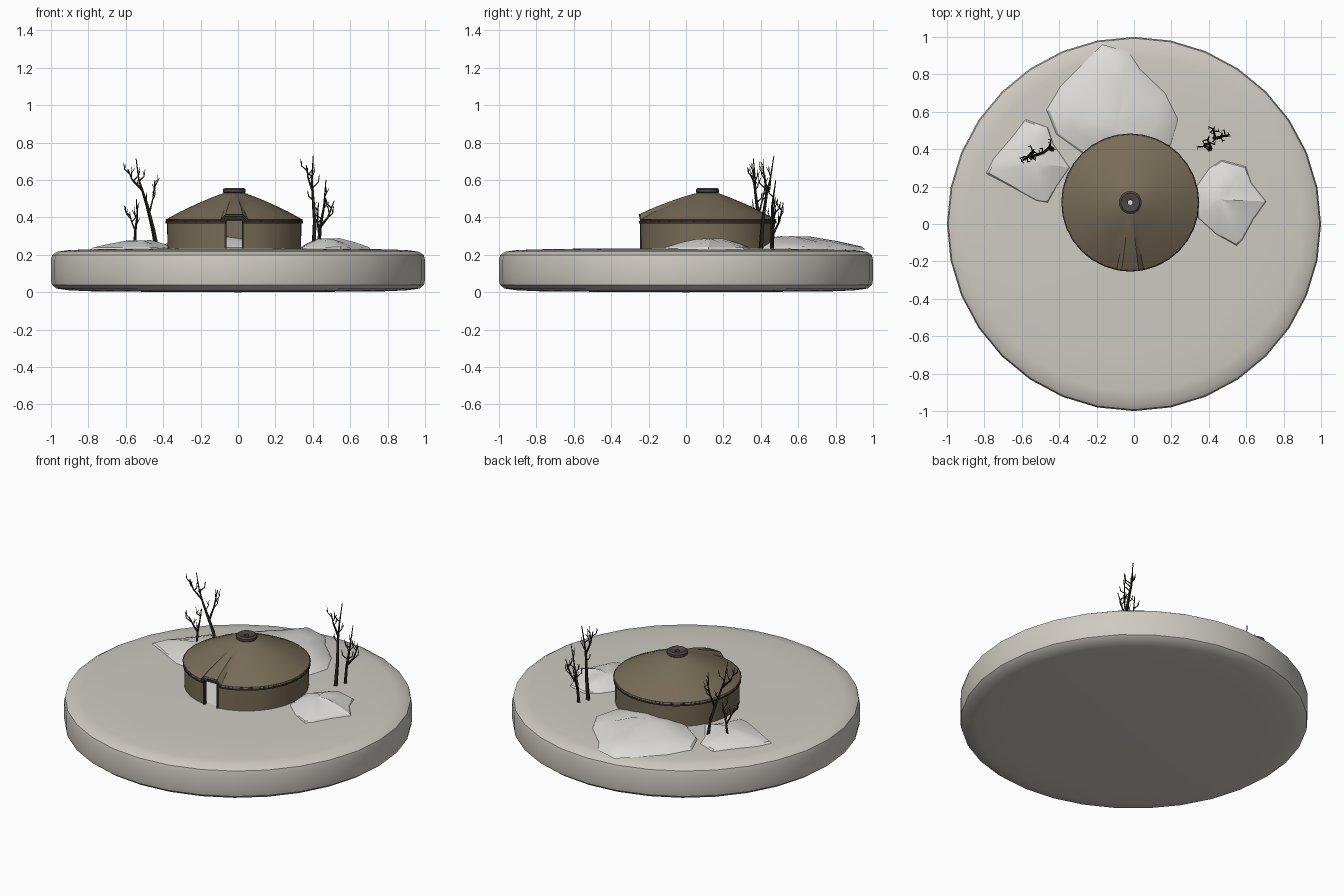
import bpy, bmesh, math, random
from mathutils import Vector

if "Cube" in bpy.data.objects:
    bpy.data.objects.remove(bpy.data.objects["Cube"])

random.seed(4)
CX, CY, GROUND = -0.02, 0.115, 0.235      # yurt centre and ground height
DOOR = 0.125                              # half angle of the doorway


def material(name, rgb):
    m = bpy.data.materials.new(name)
    m.diffuse_color = (*rgb, 1)
    m.use_nodes = True
    m.node_tree.nodes["Principled BSDF"].inputs["Base Color"].default_value = m.diffuse_color
    return m


SNOW = material("packed snow", (0.62, 0.59, 0.54))
DRIFT = material("fresh snow", (0.74, 0.72, 0.69))
FELT = material("olive felt", (0.185, 0.15, 0.095))
STRAP = material("dark brown strap", (0.04, 0.03, 0.026))
CROWN = material("grey brown crown", (0.075, 0.062, 0.058))
BARK = material("dark bark", (0.022, 0.017, 0.014))


def finish(name, verts, faces, mat, angle=35):
    me = bpy.data.meshes.new(name)
    me.from_pydata(verts, [], faces)
    bm = bmesh.new()
    bm.from_mesh(me)
    bmesh.ops.remove_doubles(bm, verts=bm.verts, dist=1e-5)
    bmesh.ops.recalc_face_normals(bm, faces=bm.faces)
    bm.to_mesh(me)
    bm.free()
    me.materials.append(mat)
    ob = bpy.data.objects.new(name, me)
    bpy.context.collection.objects.link(ob)
    bpy.ops.object.select_all(action='DESELECT')
    ob.select_set(True)
    bpy.context.view_layer.objects.active = ob
    bpy.ops.object.shade_smooth_by_angle(angle=math.radians(angle))
    return ob


def lathe(name, profile, mat, centre, angles, closed=True, lift=None, loop=False):
    """Turn (radius, z) points round a centre; angle 0 points to the front."""
    verts, faces, n = [], [], len(profile)
    for a in angles:
        for r, z in profile:
            dz = lift(a, r) if lift else 0
            verts.append((centre[0] + r * math.sin(a), centre[1] - r * math.cos(a), z + dz))
    m = len(angles)
    for i in range(m if closed else m - 1):
        for j in range(n if loop else n - 1):
            a, b, k = i * n, (i + 1) % m * n, (j + 1) % n
            faces.append((a + j, b + j, b + k, a + k))
    if loop and not closed:
        faces += [tuple(range(n)), tuple(range((m - 1) * n, m * n))]
    return finish(name, verts, faces, mat)


def turn(n):
    return [2 * math.pi * i / n for i in range(n)]


# Round snowy base
lathe("snow_base", [(0, 0), (0.75, 0.004), (0.9, 0.01), (0.97, 0.02), (0.995, 0.04), (1, 0.07),
                    (1, 0.17), (0.993, 0.2), (0.965, 0.217), (0.9, 0.226), (0.7, 0.232),
                    (0, 0.237)], SNOW, (0, 0), turn(32))

# Yurt wall with open doorway, and the straps round it
sweep = [DOOR + (2 * math.pi - 2 * DOOR) * i / 32 for i in range(33)]
C = (CX, CY)
lathe("yurt_wall", [(0.358, GROUND), (0.36, 0.385), (0.346, 0.385), (0.346, GROUND)],
      FELT, C, sweep, closed=False, loop=True)
lathe("wall_strap", [(0.355, 0.366), (0.368, 0.368), (0.368, 0.38), (0.355, 0.382)],
      STRAP, C, sweep, closed=False, loop=True)


# Conical roof whose front wedge is lifted over the door
def lift(a, r):
    a = abs((a + math.pi) % (2 * math.pi) - math.pi)
    return 0.028 * max(0, (r - 0.05) / 0.315) if a < DOOR + 0.03 else 0


roof_angles = [-DOOR, 0, DOOR] + [0.2 + (2 * math.pi - 0.4) * i / 30 for i in range(31)]
lathe("yurt_roof", [(0.362, 0.375), (0.367, 0.38), (0.363, 0.39), (0.29, 0.43), (0.2, 0.473),
                    (0.12, 0.507), (0.05, 0.533), (0.02, 0.538), (0.02, 0.528), (0.2, 0.46),
                    (0.35, 0.383)], FELT, C, roof_angles, lift=lift, loop=True)
lathe("eave_trim", [(0.364, 0.384), (0.369, 0.387), (0.364, 0.391)], STRAP, C,
      roof_angles, lift=lift, loop=True)

# Smoke crown ring
lathe("roof_crown", [(0.05, 0.525), (0.061, 0.535), (0.061, 0.55), (0.05, 0.558), (0.03, 0.557),
                     (0.013, 0.55), (0.013, 0.53)], CROWN, C, turn(20), loop=True)


# Door frame
def box(name, lo, hi, mat):
    v = [(x, y, z) for x in (lo[0], hi[0]) for y in (lo[1], hi[1]) for z in (lo[2], hi[2])]
    f = [(0, 1, 3, 2), (4, 5, 7, 6), (0, 1, 5, 4), (2, 3, 7, 6), (0, 2, 6, 4), (1, 3, 7, 5)]
    return finish(name, v, f, mat)


for side, tag in ((-1, "left"), (1, "right")):
    x = CX + side * 0.047
    box("door_post_" + tag, (x - 0.005, -0.246, GROUND), (x + 0.005, -0.228, 0.4), STRAP)
box("door_lintel", (CX - 0.052, -0.247, 0.388), (CX + 0.052, -0.228, 0.406), STRAP)


# Wind-blown snow drifts: outline, shoulder ring and peak
def drift(name, outline, peak, low=0.228):
    p, n = Vector(peak), len(outline)
    rings = []
    for t, h in ((1, 0), (0.95, 0.22), (0.65, 0.6), (0.3, 0.93)):
        for i, (x, y) in enumerate(outline):
            w = 1 if t == 1 else 1 + 0.12 * math.sin(i * 2.4)
            rings.append((p.x + (x - p.x) * t, p.y + (y - p.y) * t, low + (p.z - low) * h * w))
    verts = rings + [tuple(p)]
    faces = [(r * n + i, r * n + (i + 1) % n, (r + 1) * n + (i + 1) % n, (r + 1) * n + i)
             for r in range(3) for i in range(n)]
    faces += [(3 * n + i, 3 * n + (i + 1) % n, 4 * n) for i in range(n)]
    finish(name, verts, faces, DRIFT, 30)


drift("left_drift", [(-0.79, 0.27), (-0.75, 0.35), (-0.64, 0.48), (-0.58, 0.56), (-0.46, 0.52),
                     (-0.43, 0.43), (-0.34, 0.3), (-0.41, 0.2), (-0.46, 0.11), (-0.52, 0.12)],
      (-0.52, 0.33, 0.277))
drift("back_drift", [(-0.47, 0.61), (-0.39, 0.74), (-0.27, 0.86), (-0.17, 0.96), (-0.03, 0.92),
                     (0.03, 0.83), (0.17, 0.7), (0.24, 0.56), (0.2, 0.42), (0.05, 0.32),
                     (-0.2, 0.32), (-0.42, 0.48)], (-0.1, 0.52, 0.298))
drift("right_drift", [(0.34, 0.03), (0.33, 0.2), (0.4, 0.3), (0.47, 0.345), (0.6, 0.31),
                      (0.63, 0.22), (0.71, 0.12), (0.64, 0.02), (0.58, -0.09), (0.55, -0.12),
                      (0.44, -0.06)], (0.47, 0.13, 0.287))
# Fresh snow lying inside the yurt
lathe("inside_snow", [(0.335, 0.236), (0.2, 0.241), (0, 0.243)], DRIFT, C, turn(24))


# Bare trees: listed limbs, each with small forking twigs
def tree(name, limbs, twigs=3):
    cu = bpy.data.curves.new(name, 'CURVE')
    cu.dimensions = '3D'
    cu.bevel_depth = 1
    cu.bevel_resolution = 0
    cu.use_fill_caps = True

    def spline(points, r0, r1):
        s = cu.splines.new('POLY')
        s.points.add(len(points) - 1)
        for i, q in enumerate(points):
            s.points[i].co = (*q, 1)
            s.points[i].radius = r0 + (r1 - r0) * i / (len(points) - 1)

    for r0, pts in limbs:
        pts = [Vector(q) for q in pts]
        spline(pts, r0, 0.0025)
        for k in range(twigs):
            f = 0.45 + 0.5 * k / twigs
            u = f * (len(pts) - 1)
            i = min(int(u), len(pts) - 2)
            start = pts[i].lerp(pts[i + 1], u - i)
            a = random.uniform(0, 6.28)
            out = Vector((math.cos(a), math.sin(a), 0))
            size = random.uniform(0.03, 0.045)
            mid = start + out * size * 0.8 + Vector((0, 0, size * 0.7))
            spline([start, mid, mid + out * 0.006 + Vector((0, 0, size))], 0.004, 0.0015)
            side = Vector((-out.y, out.x, 0)) * 0.015
            spline([mid, mid + side + Vector((0, 0, 0.025))], 0.0025, 0.0015)
    ob = bpy.data.objects.new(name, cu)
    bpy.context.collection.objects.link(ob)
    bpy.ops.object.select_all(action='DESELECT')
    ob.select_set(True)
    bpy.context.view_layer.objects.active = ob
    bpy.ops.object.convert(target='MESH')
    ob = bpy.context.object
    ob.data.materials.clear()
    ob.data.materials.append(BARK)
    bpy.ops.object.shade_smooth_by_angle(angle=math.radians(50))


tree("left_tree", [
    (0.013, [(-0.435, 0.4, 0.235), (-0.455, 0.405, 0.34), (-0.485, 0.38, 0.46), (-0.51, 0.37, 0.54),
             (-0.53, 0.37, 0.6), (-0.545, 0.36, 0.715)]),
    (0.007, [(-0.515, 0.37, 0.55), (-0.565, 0.36, 0.6), (-0.59, 0.36, 0.66)]),
    (0.007, [(-0.475, 0.39, 0.42), (-0.455, 0.41, 0.5), (-0.445, 0.43, 0.6)])])
tree("left_sapling", [
    (0.009, [(-0.55, 0.37, 0.235), (-0.55, 0.38, 0.32), (-0.54, 0.39, 0.4), (-0.535, 0.4, 0.47)]),
    (0.006, [(-0.55, 0.38, 0.33), (-0.57, 0.36, 0.38), (-0.58, 0.34, 0.43)])])
tree("right_tree", [
    (0.013, [(0.405, 0.4, 0.235), (0.41, 0.41, 0.38), (0.4, 0.43, 0.52), (0.395, 0.45, 0.6),
             (0.402, 0.47, 0.73)]),
    (0.007, [(0.4, 0.43, 0.54), (0.375, 0.42, 0.61), (0.365, 0.41, 0.68)])])
tree("right_sapling", [
    (0.011, [(0.43, 0.46, 0.235), (0.44, 0.46, 0.35), (0.46, 0.46, 0.46), (0.47, 0.48, 0.6)]),
    (0.008, [(0.44, 0.46, 0.35), (0.48, 0.47, 0.4), (0.515, 0.47, 0.49)]),
    (0.007, [(0.435, 0.46, 0.3), (0.425, 0.5, 0.38), (0.43, 0.52, 0.48)])])
